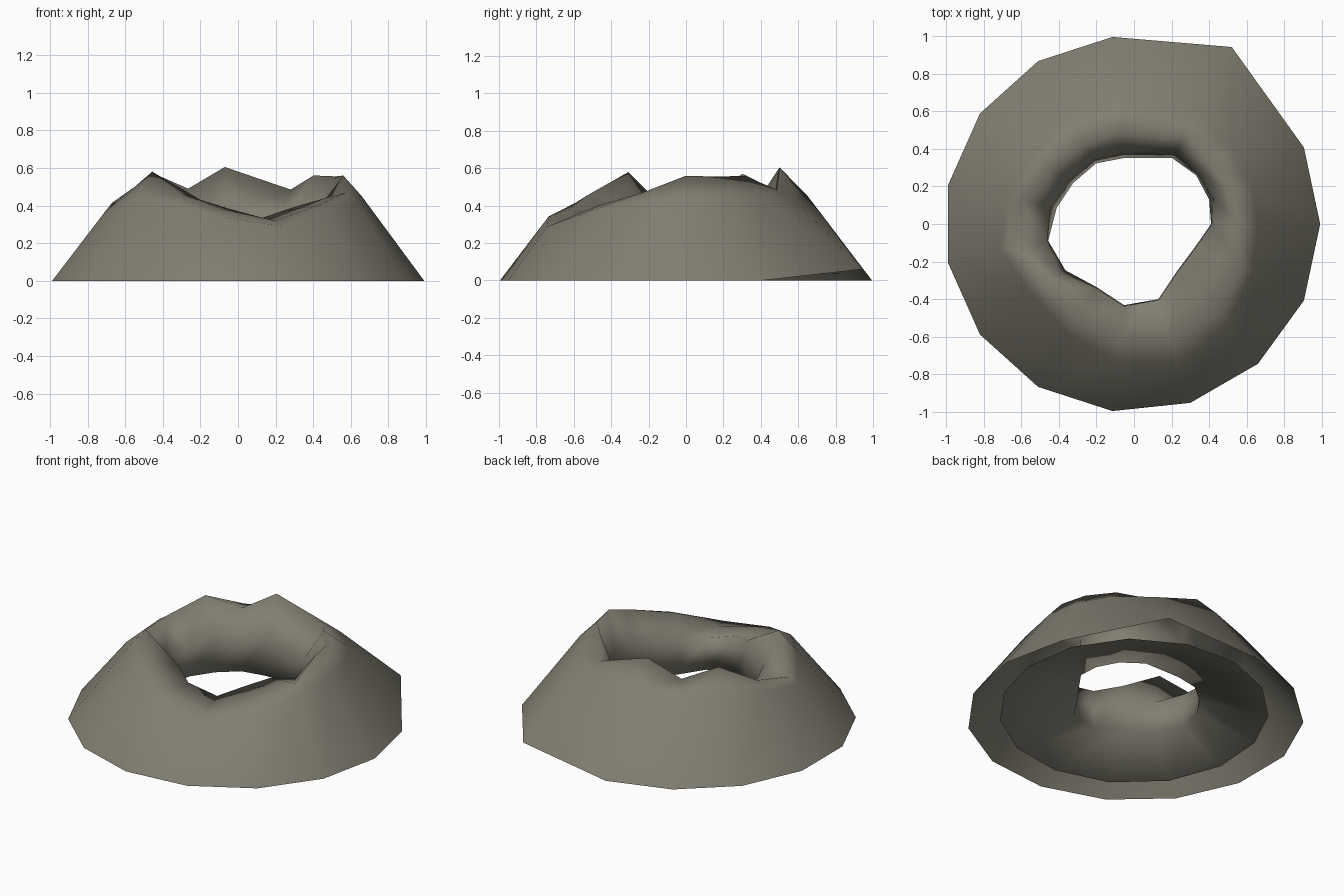
import bpy, bmesh, math

if "Cube" in bpy.data.objects:
    bpy.data.objects.remove(bpy.data.objects["Cube"])

rock = bpy.data.materials.new("grey_brown_rock")
rock.diffuse_color = (0.22, 0.21, 0.165, 1)
rock.use_nodes = True
rock.node_tree.nodes["Principled BSDF"].inputs["Base Color"].default_value = rock.diffuse_color

# Jagged rim: angle, radius, height
rim = [(0, .56, .56), (18, .55, .555), (38, .51, .56), (60, .56, .485),
       (98, .505, .605), (122, .50, .49), (146, .54, .57), (168, .62, .46),
       (191, .675, .40), (214, .55, .58), (240, .60, .46), (263, .63, .38),
       (288, .64, .32), (312, .63, .40), (338, .62, .47)]
# Hole radius at the narrow throat, same order
throat = [.41, .42, .42, .405, .355, .38, .39, .42, .465, .44, .39, .435, .42, .34, .345]
# Height of the overhanging lip where the rim is broad and flat
lip = {0: .37, 8: .36, 10: .43, 11: .385, 12: .335, 13: .37, 14: .40}
# Foot angles: one corner is pushed out and lifted
foot = [0, 24, 60.6, 60.6] + [24 * k for k in range(4, 15)]


def point(deg, r, z, dx=0):
    a = math.radians(deg)
    return (r * math.cos(a) + dx, r * math.sin(a), z)


bm = bmesh.new()
rings = [[] for _ in range(6)]
for i, (a, r, z) in enumerate(rim):
    raised = i in (2, 3)
    t = throat[i]
    if i in lip:
        lip_r, lip_z = t + .005, lip[i]
    else:
        lip_r, lip_z = t + (r - t) * .17, .12 + (z - .12) * .5
    shoulder_z = min(.45, z * .9)
    shoulder_r = max(1 - .76 * shoulder_z, r + .015)
    skirt_a = 24 * i
    skirt_r = .83 + .03 * math.cos(2 * math.radians(skirt_a - 54))
    stations = [(foot[i], 1.08 if raised else 1.0, .06 if raised else 0, -.01),
                (a, shoulder_r, shoulder_z), (a, r, z), (a, lip_r, lip_z),
                (a, t, .13), (skirt_a, skirt_r, .035)]
    for ring, s in zip(rings, stations):
        ring.append(bm.verts.new(point(*s)))

# Outer slope, shoulder, crater wall, throat and inner skirt (open underneath)
n = len(rim)
for a, b in zip(rings, rings[1:]):
    for i in range(n):
        j = (i + 1) % n
        bm.faces.new((a[i], a[j], b[j], b[i]))
bmesh.ops.remove_doubles(bm, verts=bm.verts, dist=.0005)
bmesh.ops.recalc_face_normals(bm, faces=bm.faces)

mesh = bpy.data.meshes.new("crater_mound")
bm.to_mesh(mesh)
bm.free()
mound = bpy.data.objects.new("crater_mound", mesh)
bpy.context.collection.objects.link(mound)
mesh.materials.append(rock)

bpy.context.view_layer.objects.active = mound
mound.select_set(True)
bpy.ops.object.shade_smooth()
